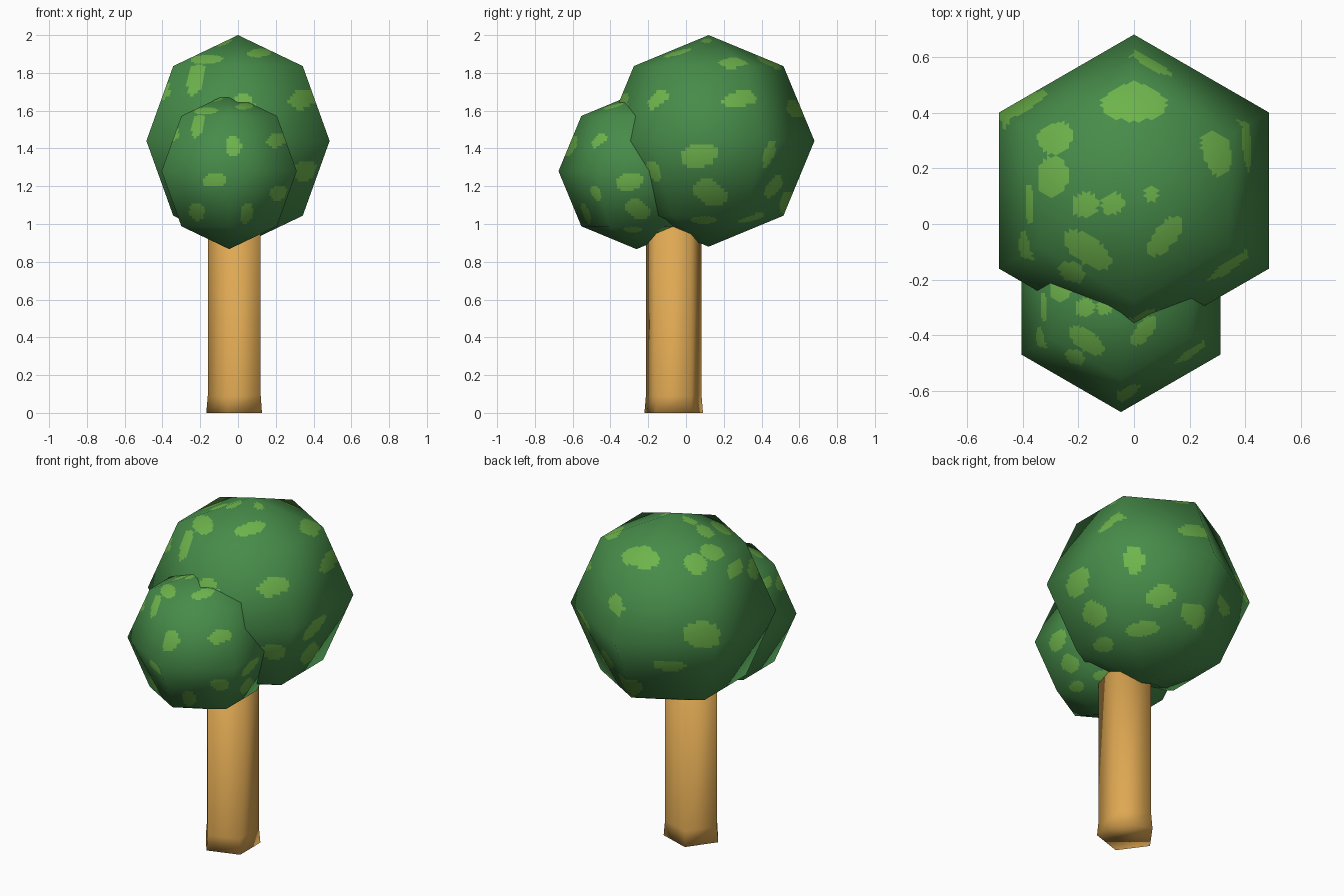
import bpy, bmesh
from math import sin, cos, radians, pi, sqrt
from mathutils import Vector

if "Cube" in bpy.data.objects:
    bpy.data.objects.remove(bpy.data.objects["Cube"])


def material(name, rgb):
    m = bpy.data.materials.new(name)
    m.diffuse_color = (*rgb, 1)
    m.use_nodes = True
    m.node_tree.nodes["Principled BSDF"].inputs["Base Color"].default_value = m.diffuse_color
    return m


bark = material("bark_brown", (0.73, 0.39, 0.085))
leaf = material("leaf_green", (0.062, 0.26, 0.067))
light_leaf = material("light_leaf_green", (0.156, 0.456, 0.072))


def lathe(bm, profile, sides, phase):
    """Revolve (radius, z) points; radius 0 closes to a pole."""
    rings = []
    for r, z in profile:
        count = sides if r > 0 else 1
        rings.append([bm.verts.new((r * cos(phase + 2 * pi * i / sides),
                                    r * sin(phase + 2 * pi * i / sides), z))
                      for i in range(count)])
    for a, b in zip(rings, rings[1:]):
        for i in range(sides):
            j = (i + 1) % sides
            quad = [a[i % len(a)], a[j % len(a)], b[j % len(b)], b[i % len(b)]]
            bm.faces.new(list(dict.fromkeys(quad)))
    for ring in (rings[0], rings[-1]):
        if len(ring) > 1:
            bm.faces.new(ring)
    bmesh.ops.recalc_face_normals(bm, faces=bm.faces)


def finish(bm, name, location, mats):
    for f in bm.faces:
        f.smooth = True
    me = bpy.data.meshes.new(name)
    bm.to_mesh(me)
    bm.free()
    for m in mats:
        me.materials.append(m)
    ob = bpy.data.objects.new(name, me)
    ob.location = location
    bpy.context.collection.objects.link(ob)
    return ob


# Light leaf patches: azimuth from front, elevation, half width, half height, tilt (degrees)
SPOTS = [
    (-37, 41, 6, 10, 0), (-38, 58, 11, 6, 0), (34, 67, 10, 5, 20),
    (51, 27, 10, 6, 8), (4, 21, 7, 9, 0), (-13, -8, 11, 6, 12),
    (-37, -37, 8, 7, 20), (19, -38, 6, 8, 0), (172, 20, 9, 6, -15),
    (180, 53, 13, 8, 0), (-124, 50, 7, 7, 0), (-100, 55, 8, 7, 0),
    (-83, 39, 9, 5, 0), (-74, 69, 5, 6, 0), (-59, 80, 4, 5, 0),
    (75, 83, 3, 3, 0), (114, 52, 9, 6, 0), (112, 27, 11, 5, 0),
    (-63, 30, 6, 6, 0), (-127, 6, 11, 8, 0), (84, -10, 12, 8, 18),
    (131, -8, 6, 9, 0), (91, -35, 11, 8, -30), (150, -31, 10, 7, 20),
    (85, -55, 8, 5, 0), (135, -52, 10, 5, 0), (50, -19, 8, 7, 0),
    (-148, -20, 11, 5, 0), (178, -38, 9, 7, 0),
]


def patches():
    for az, el, w, h, tilt in SPOTS:
        a, e, t = radians(az), radians(el), radians(tilt)
        out = Vector((sin(a) * cos(e), -cos(a) * cos(e), sin(e)))
        side = Vector((cos(a), sin(a), 0))
        up = out.cross(side) * -1
        up = up if up.z >= 0 else -up
        yield (out, (side * cos(t) + up * sin(t)) / sin(radians(w)),
               (up * cos(t) - side * sin(t)) / sin(radians(h)))


PATCHES = list(patches())


def crown(name, location, radius):
    """Six-sided, four-band ball with patches picked by direction."""
    s = radius * sqrt(0.5)
    bm = bmesh.new()
    lathe(bm, [(0, -radius), (s, -s), (radius, 0), (s, s), (0, radius)], 6, pi / 2)
    bmesh.ops.subdivide_edges(bm, edges=bm.edges[:], cuts=21, use_grid_fill=True)
    for f in bm.faces:
        d = f.calc_center_median().normalized()
        f.material_index = int(any(
            d.dot(o) > 0 and d.dot(u) ** 2 + d.dot(v) ** 2 < 1 for o, u, v in PATCHES))
    ob = finish(bm, name, location, [leaf, light_leaf])
    # soft ball shading over the low-poly outline
    me = ob.data
    me.normals_split_custom_set_from_vertices([v.co.normalized() for v in me.vertices])


# Foliage
crown("large_crown", (0, 0.12, 1.44), 0.56)
crown("small_crown", (-0.047, -0.262, 1.28), 0.413)

# Five-sided trunk with a slight flare at the foot
bm = bmesh.new()
lathe(bm, [(0.163, 0), (0.155, 0.09), (0.155, 1.2)], 5, pi)
finish(bm, "trunk", (-0.005, -0.065, 0), [bark])
